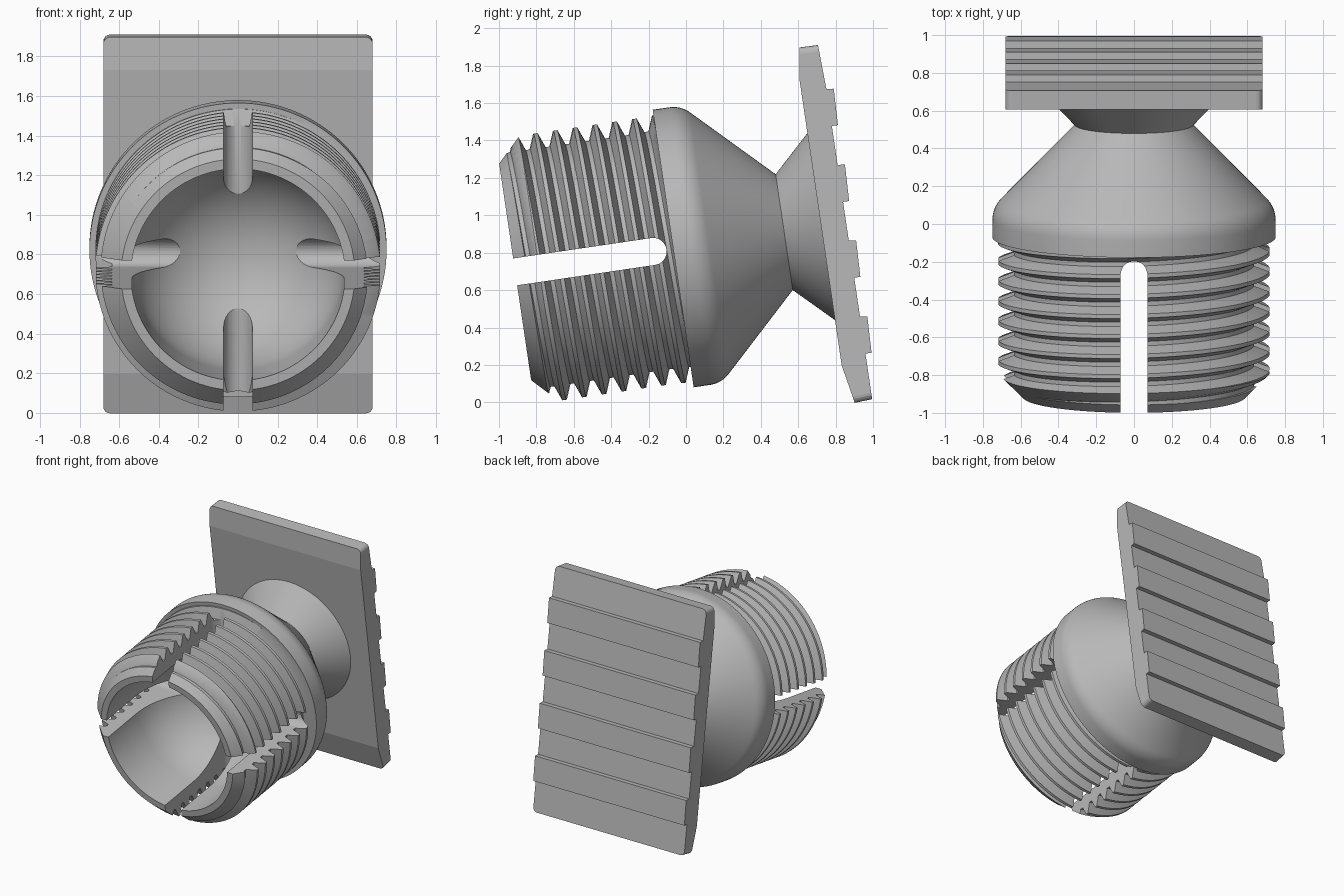
import bpy, bmesh, math
from mathutils import Matrix

cube = bpy.data.objects.get("Cube")
if cube:
    bpy.data.objects.remove(cube, do_unlink=True)

grey = bpy.data.materials.new("plain grey")
grey.use_nodes = True
COLOUR = (0.48, 0.48, 0.48, 1)
grey.diffuse_color = COLOUR
grey.node_tree.nodes["Principled BSDF"].inputs["Base Color"].default_value = COLOUR

# Local frame: y runs along the tilted axis, with the neck at the origin
TILT = Matrix.Translation((0, 0.525, 0.91)) @ Matrix.Rotation(math.radians(8.4), 4, 'X')
SIDES = 128
PITCH, ROOT, CREST = 0.107, 0.64, 0.72
THREAD_START, THREAD_END, CREST_AT = -1.5, -0.6, -1.346
FRONT, BORE, BALL = -1.454, 0.54, -1.09


def finish(name, bm):
    bmesh.ops.remove_doubles(bm, verts=bm.verts, dist=1e-5)
    bmesh.ops.recalc_face_normals(bm, faces=bm.faces)
    mesh = bpy.data.meshes.new(name)
    bm.to_mesh(mesh)
    bm.free()
    mesh.materials.append(grey)
    obj = bpy.data.objects.new(name, mesh)
    bpy.context.collection.objects.link(obj)
    obj.matrix_world = TILT
    return obj


def lathe(name, rows):
    """Revolve rows about y; each row is a function of turn giving (y, radius)."""
    bm = bmesh.new()
    columns = []
    for k in range(SIDES + 1):
        a = math.tau * k / SIDES
        points = [row(k / SIDES) for row in rows]
        columns.append([bm.verts.new((r * math.sin(a), y, r * math.cos(a))) for y, r in points])
    for left, right in zip(columns, columns[1:]):
        for j in range(len(rows) - 1):
            bm.faces.new((left[j], right[j], right[j + 1], left[j + 1]))
    bmesh.ops.dissolve_degenerate(bm, dist=1e-6, edges=bm.edges)
    return finish(name, bm)


def ring(y, r):
    return lambda turn: (y, r)


def prism(name, outline, half, axis):
    """Extrude a (y, side) outline both ways along x or z."""
    bm = bmesh.new()
    place = (lambda y, w, h: (h, y, w)) if axis == 'X' else (lambda y, w, h: (w, y, h))
    ends = [[bm.verts.new(place(y, w, h)) for y, w in outline] for h in (-half, half)]
    for end in ends:
        bm.faces.new(end)
    n = len(outline)
    for i in range(n):
        j = (i + 1) % n
        bm.faces.new((ends[0][i], ends[0][j], ends[1][j], ends[1][i]))
    return finish(name, bm)


def thread_radius(y, turn):
    """Trapezoid thread that advances one pitch each turn."""
    phase = ((y - CREST_AT) / PITCH - turn) % 1
    distance = min(phase, 1 - phase)
    t = min(max((distance - 0.1) / 0.29, 0), 1)
    return CREST + (ROOT - CREST) * t


def thread_row(start):
    def row(turn):
        y = CREST_AT + (start + turn) * PITCH
        y = min(max(y, THREAD_START), THREAD_END)
        return y, thread_radius(y, turn)
    return row


# Threaded socket, collar and neck as one turned body
rows = [ring(THREAD_START, 0)]
for turn_index in range(-4, 9):
    rows += [thread_row(turn_index + f) for f in (-0.39, -0.1, 0.1, 0.39)]
rows += [ring(THREAD_END, 0.75)]
for i in range(9):
    a = math.radians(45 * i / 8)
    rows.append(ring(-0.51 + 0.15 * math.sin(a), 0.60 + 0.15 * math.cos(a)))
rows += [ring(0, 0.313), ring(0.21, 0.515), ring(0.21, 0)]
body = lathe("socket_body", rows)

# Cutter for the ball cavity, bore and front chamfer
profile = []
for i in range(25):
    a = math.radians(90 * i / 24)
    profile.append((BALL + BORE * math.cos(a), BORE * math.sin(a)))
profile += [(FRONT, BORE), (FRONT, 0.59), (-1.3, 0.745), (-1.3, 0.9), (-1.6, 0.9), (-1.6, 0)]
cutters = [lathe("cavity_cutter", [ring(y, r) for y, r in profile])]

# Cutters for the crossed slots with round ends
W = 0.0725
slot = [(-1.8, -W)]
for i in range(17):
    a = math.radians(-90 + 180 * i / 16)
    slot.append((-0.636 - W + W * math.cos(a), W * math.sin(a)))
slot.append((-1.8, W))
for axis in 'XZ':
    cutters.append(prism("slot_cutter", slot, 1.0, axis))

for cutter in cutters:
    cutter.hide_render = True
    mod = body.modifiers.new("cut", 'BOOLEAN')
    mod.operation = 'DIFFERENCE'
    mod.solver = 'EXACT'
    mod.object = cutter
bpy.context.view_layer.objects.active = body
body.select_set(True)
for mod in list(body.modifiers):
    bpy.ops.object.modifier_apply(modifier=mod.name)
for cutter in cutters:
    bpy.data.objects.remove(cutter, do_unlink=True)
bpy.ops.object.shade_smooth_by_angle(angle=math.radians(25))

# Mounting plate with four raised ribs on the back
outline = [(0.24, -0.958), (0.2, -0.75), (0.2, 0.8), (0.224, 0.965), (0.325, 0.963)]
for i in range(4):
    top = 0.724 - 0.41 * i
    outline += [(0.335, top), (0.374, top - 0.004), (0.368, top - 0.2), (0.335, top - 0.2)]
outline.append((0.335, -0.952))
plate = prism("back_plate", outline, 0.68, 'X')

# Rounded plate corners
bm = bmesh.new()
bm.from_mesh(plate.data)
corners = [e for e in bm.edges if all(abs(v.co.z) > 0.94 for v in e.verts)
           and abs(e.verts[0].co.x - e.verts[1].co.x) < 0.01]
bmesh.ops.bevel(bm, geom=corners, offset=0.035, segments=4, profile=0.5, affect='EDGES')
bm.to_mesh(plate.data)
bm.free()
